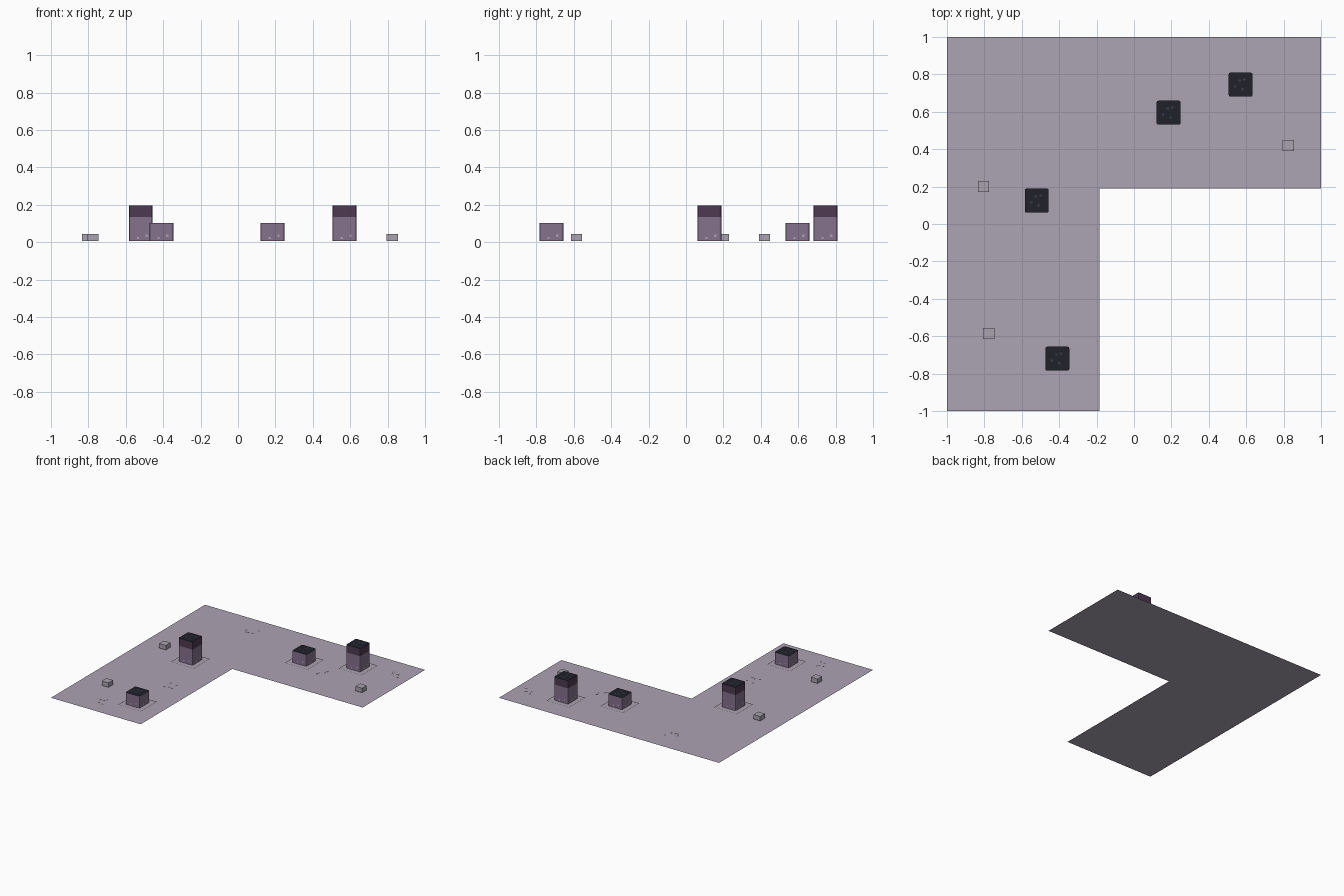
import bpy
import bmesh
import random
from mathutils import Vector, Matrix

random.seed(4)
if "Cube" in bpy.data.objects:
    bpy.data.objects.remove(bpy.data.objects["Cube"], do_unlink=True)


def material(name, srgb):
    lin = [((c / 255 + 0.055) / 1.055) ** 2.4 for c in srgb] + [1]
    m = bpy.data.materials.new(name)
    m.use_nodes = True
    m.diffuse_color = lin
    m.node_tree.nodes["Principled BSDF"].inputs["Base Color"].default_value = lin
    return m


GROUND = material("pale mauve", (172, 163, 179))
BODY = material("dusty purple", (133, 114, 141))
BAND = material("dark plum", (78, 58, 82))
CAP = material("midnight", (33, 33, 44))
SPECK = material("pale speck", (176, 160, 186))
DOT = material("slate dot", (62, 62, 76))
STONE = material("pale stone", (170, 162, 176))

LIFT = 0.006  # height of the surface the blocks rest on


def finish(bm, name, mats):
    bm.normal_update()
    mesh = bpy.data.meshes.new(name)
    bm.to_mesh(mesh)
    bm.free()
    ob = bpy.data.objects.new(name, mesh)
    for m in mats:
        mesh.materials.append(m)
    bpy.context.collection.objects.link(ob)
    return ob


def quad(bm, centre, u, v, half, index=0):
    """Square face at centre spanned by the directions u and v."""
    c, u, v = Vector(centre), Vector(u) * half, Vector(v) * half
    f = bm.faces.new([bm.verts.new(p) for p in (c - u - v, c + u - v, c + u + v, c - u + v)])
    f.material_index = index


def box(bm, x, y, half, z0, z1):
    size = Matrix.Diagonal((2 * half, 2 * half, z1 - z0, 1))
    bmesh.ops.create_cube(bm, size=1, matrix=Matrix.Translation((x, y, (z0 + z1) / 2)) @ size)


# L-shaped ground sheet
bm = bmesh.new()
outline = [(-1, -1), (-0.185, -1), (-0.185, 0.19), (1, 0.19), (1, 1), (-1, 1)]
bm.faces.new([bm.verts.new((x, y, 0)) for x, y in outline])
finish(bm, "ground", [GROUND])


def pillar(name, x, y, top, band):
    half = 0.064
    bm = bmesh.new()
    box(bm, x, y, half, LIFT, top)
    upright = [e for e in bm.edges if abs(e.verts[0].co.z - e.verts[1].co.z) > 0.01]
    bmesh.ops.bevel(bm, geom=upright, offset=0.009, segments=2, profile=0.5, affect='EDGES')
    if band:
        bmesh.ops.bisect_plane(bm, geom=bm.verts[:] + bm.edges[:] + bm.faces[:],
                               plane_co=(0, 0, band), plane_no=(0, 0, 1))
    bm.normal_update()
    for f in bm.faces:
        if f.normal.z > 0.5:
            f.material_index = 2
        elif band and f.calc_center_median().z > band:
            f.material_index = 1
    # pale flecks low on each side
    for k in range(4):
        turn = Matrix.Rotation(k * 1.5707963, 3, 'Z')
        for across, up in ((0.032, 0.034), (-0.015, 0.022)):
            p = turn @ Vector((across, -half - 0.001, up)) + Vector((x, y, 0))
            quad(bm, p, turn @ Vector((1, 0, 0)), (0, 0, 1), 0.006, 3)
    # dots on the cap
    for dx, dy in ((-0.03, -0.01), (0.01, -0.025), (0.02, 0.028), (-0.005, 0.022)):
        quad(bm, (x + dx, y + dy, top + 0.001), (1, 0, 0), (0, 1, 0), 0.006, 4)
    finish(bm, name, [BODY, BAND, CAP, SPECK, DOT])

    # thin square footing around the pillar
    bm = bmesh.new()
    quad(bm, (x, y, LIFT), (1, 0, 0), (0, 1, 0), 0.104)
    finish(bm, name + "_footing", [GROUND])


pillar("tall_pillar_left", 0.57, 0.745, 0.197, 0.135)
pillar("tall_pillar_right", -0.52, 0.125, 0.197, 0.135)
pillar("short_pillar_back", 0.185, 0.595, 0.103, None)
pillar("short_pillar_front", -0.41, -0.72, 0.103, None)

# small loose stones
for i, (x, y) in enumerate([(-0.805, 0.2), (-0.777, -0.585), (0.825, 0.42)]):
    bm = bmesh.new()
    box(bm, x, y, 0.03, LIFT, 0.043)
    finish(bm, f"stone_{i + 1}", [STONE])

# scattered pebble flakes on the ground
bm = bmesh.new()
for x, y in [(-0.44, 0.81), (-0.38, -0.33), (-0.65, -0.84), (0.39, 0.51), (0.885, 0.81)]:
    for _ in range(5):
        quad(bm, (x + random.uniform(-0.05, 0.05), y + random.uniform(-0.05, 0.05), LIFT),
             (1, 0, 0), (0, 1, 0), 0.007)
finish(bm, "pebble_flakes", [GROUND])
